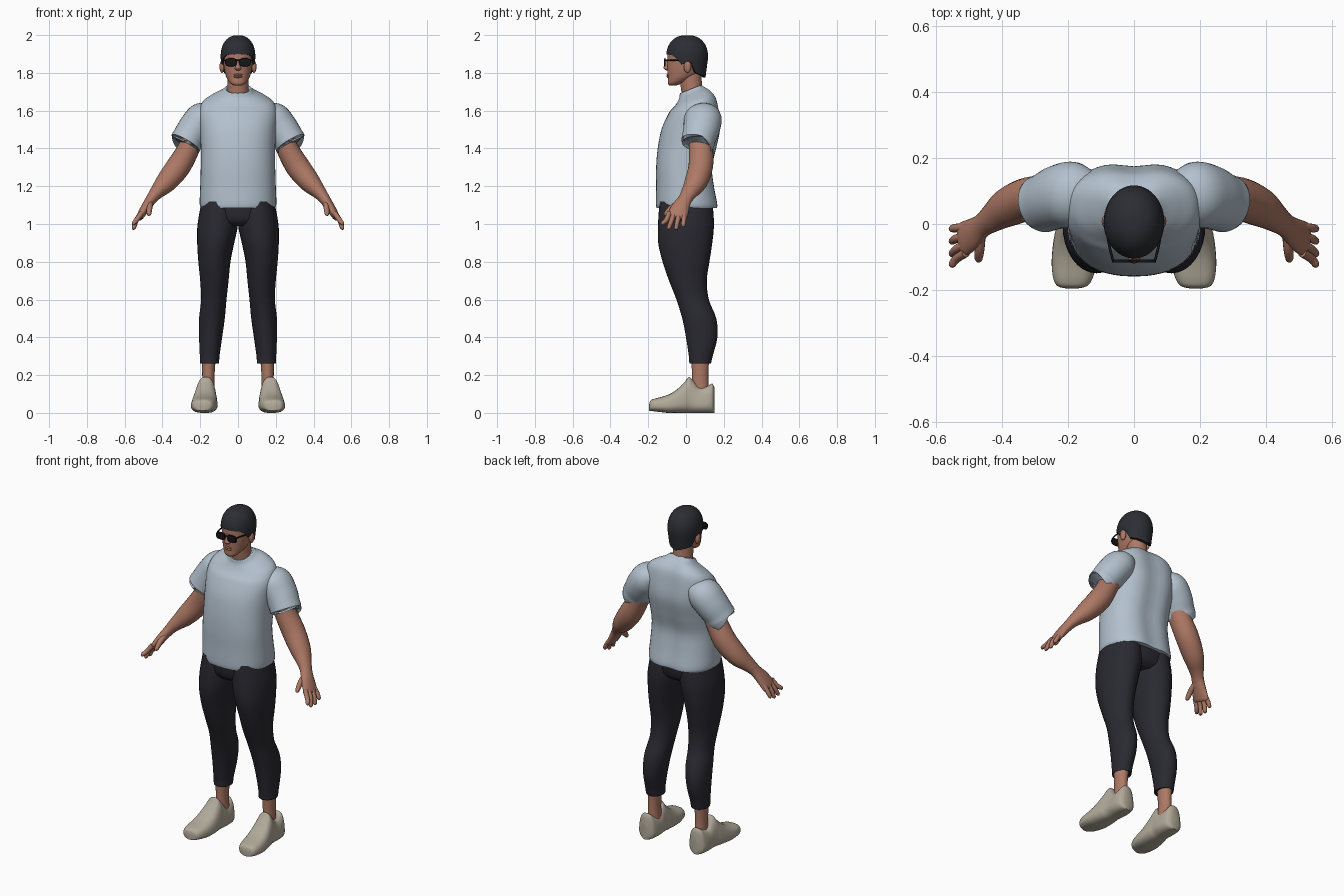
import bpy
import bmesh
import math
from mathutils import Vector

default_cube = bpy.data.objects.get("Cube")
if default_cube:
    bpy.data.objects.remove(default_cube, do_unlink=True)


def make_material(name, red, green, blue):
    material = bpy.data.materials.new(name)
    material.use_nodes = True
    colour = (red, green, blue, 1)
    material.diffuse_color = colour
    shader = material.node_tree.nodes["Principled BSDF"]
    shader.inputs["Base Color"].default_value = colour
    shader.inputs["Roughness"].default_value = 0.8
    return material


SKIN = make_material("warm skin", .42, .19, .13)
SHIRT = make_material("pale blue grey cloth", .45, .53, .61)
TROUSERS = make_material("charcoal cloth", .022, .022, .03)
HAIR = make_material("dark hair", .025, .026, .033)
SHOE = make_material("beige shoe", .44, .4, .32)
GLASS = make_material("black glasses", .008, .008, .01)

X, Y, Z = Vector((1, 0, 0)), Vector((0, 1, 0)), Vector((0, 0, 1))
FLAT = (X, Y)      # rings lying level
UPRIGHT = (X, Z)   # rings standing across the y axis


def finish(name, rings, material, tweak=None, side=1):
    """Skin a list of point rings, cap both ends and shade smoothly."""
    bm = bmesh.new()
    rows = []
    for ring in rings:
        row = []
        for point in ring:
            point = tweak(point.copy()) if tweak else point
            row.append(bm.verts.new((point.x * side, point.y, point.z)))
        rows.append(row)
    count = len(rows[0])
    for low, high in zip(rows, rows[1:]):
        for i in range(count):
            j = (i + 1) % count
            bm.faces.new((low[i], low[j], high[j], high[i]))
    bm.faces.new(rows[0])
    bm.faces.new(rows[-1])
    bmesh.ops.recalc_face_normals(bm, faces=bm.faces)
    mesh = bpy.data.meshes.new(name)
    bm.to_mesh(mesh)
    bm.free()
    mesh.materials.append(material)
    mesh.shade_smooth()
    mesh.set_sharp_from_angle(angle=math.radians(50))
    obj = bpy.data.objects.new(name, mesh)
    bpy.context.collection.objects.link(obj)
    return obj


def smooth_keys(keys, steps):
    """Catmull-Rom interpolation through the key sections."""
    result = []
    last = len(keys) - 1
    for i in range(last):
        a, b, c, d = (keys[max(0, min(last, i + k))] for k in (-1, 0, 1, 2))
        for s in range(steps):
            t = s / steps
            result.append([q + t / 2 * (r - p + t * (2 * p - 5 * q + 4 * r - w
                           + t * (3 * (q - r) + w - p)))
                           for p, q, r, w in zip(a, b, c, d)])
    result.append(list(keys[-1]))
    return result


def loft(name, keys, material, frame=None, power=2, count=32, steps=5,
         tweak=None, side=1):
    """Each key is x, y, z, half width, half depth of one cross-section."""
    keys = smooth_keys(keys, steps)
    centres = [Vector(key[:3]) for key in keys]
    rings = []
    for i, key in enumerate(keys):
        if frame:
            u, v = frame
        else:
            tangent = (centres[min(i + 1, len(keys) - 1)]
                       - centres[max(i - 1, 0)]).normalized()
            u = Y.cross(tangent).normalized()
            v = tangent.cross(u)
        ring = []
        for k in range(count):
            angle = math.tau * k / count
            c, s = math.cos(angle), math.sin(angle)
            ring.append(centres[i]
                        + u * key[3] * math.copysign(abs(c) ** (2 / power), c)
                        + v * key[4] * math.copysign(abs(s) ** (2 / power), s))
        rings.append(ring)
    return finish(name, rings, material, tweak, side)


def ball(name, centre, size, material, side=1):
    x, y, z = centre
    keys = []
    for i in range(13):
        a = math.pi * (i / 12 - .5)
        r = max(math.cos(a), .02)
        keys.append((x, y, z + size[2] * math.sin(a), size[0] * r, size[1] * r))
    return loft(name, keys, material, FLAT, count=20, steps=1, side=side)


# Shirt body: spine groove on the back, neckline dipping at the front
def shape_shirt(p):
    if p.y > .08:
        p.y -= .016 * math.exp(-(p.x / .06) ** 2)
    rise = max(0, min(1, (p.z - 1.6) / .1))
    p.z += rise * .4 * (p.y - .04)
    return p


loft("shirt_body", [
    (0, .01, 1.085, .196, .165), (0, .008, 1.11, .203, .167),
    (0, 0, 1.2, .2, .158), (0, -.005, 1.3, .197, .153),
    (0, .01, 1.4, .197, .16), (0, .03, 1.5, .203, .16),
    (0, .045, 1.58, .208, .14), (0, .055, 1.64, .19, .115),
    (0, .05, 1.675, .14, .093), (0, .04, 1.7, .09, .075),
    (0, .032, 1.72, .068, .064), (0, .032, 1.715, .06, .058)],
    SHIRT, FLAT, power=2.3, count=48, tweak=shape_shirt)

# Hips joining the trouser legs
loft("trouser_hips", [(0, 0, .99, .12, .1), (0, 0, 1.03, .18, .135),
                      (0, 0, 1.15, .19, .145)], TROUSERS, FLAT, power=2.4)

# Neck and head
loft("neck", [(0, .045, 1.64, .065, .06), (0, .03, 1.72, .056, .057),
              (0, .02, 1.81, .055, .06)], SKIN, FLAT)
loft("head", [
    (0, -.07, 1.733, .02, .018), (0, -.058, 1.745, .04, .038),
    (0, -.032, 1.77, .058, .064), (0, -.012, 1.8, .069, .086),
    (0, -.002, 1.84, .076, .098), (0, .002, 1.88, .08, .1),
    (0, .004, 1.92, .08, .098), (0, .005, 1.96, .06, .076),
    (0, .005, 1.98, .03, .04)], SKIN, FLAT, power=2.2)
loft("nose", [(0, -.094, 1.872, .008, .008), (0, -.103, 1.84, .011, .013),
              (0, -.103, 1.824, .018, .016), (0, -.096, 1.813, .01, .008)],
     SKIN, FLAT, count=16)
for lip, height in (("upper_lip", 1.79), ("lower_lip", 1.78)):
    ball(lip, (0, -.09, height), (.024, .013, .007), SKIN)

# Hair cap: the lower edge follows a hairline given by angle from the front
HAIRLINE = [(0, 1.9), (42, 1.895), (58, 1.88), (72, 1.845), (86, 1.85),
            (100, 1.86), (116, 1.8), (180, 1.775)]


def hairline(angle):
    for (a, low), (b, high) in zip(HAIRLINE, HAIRLINE[1:]):
        if angle <= b:
            return low + (high - low) * (angle - a) / (b - a)
    return HAIRLINE[-1][1]


def hair_point(angle, t, scale):
    turn = math.degrees(min(angle, math.tau - angle))
    base = hairline(turn)
    z = base + (1.999 - base) * math.sin(t * math.pi / 2)
    over, under = max(0, z - 1.88) / .12, max(0, 1.88 - z)
    size = scale * ((1 - over ** 2.3) ** (1 / 2.3) - 1.2 * under)
    return Vector((.092 * size * math.sin(angle),
                   .006 - .111 * size * math.cos(angle), z))


turns = [math.tau * k / 64 for k in range(64)]
hair_rows = [(0, .85)] + [(i / 16, 1) for i in range(17)]
finish("hair", [[hair_point(a, t, scale) for a in turns]
                for t, scale in hair_rows], HAIR)

# Glasses bridge
loft("glasses_bridge", [(-.012, -.113, 1.866, .004, .004),
                        (.012, -.113, 1.866, .004, .004)], GLASS, count=8)


# Shoe: flat sole, narrowing towards the top, toe slightly raised
def shape_shoe(p):
    middle = .168 - .08 * min(0, p.y - .05)
    p.x = middle + p.x * (1 - 2.2 * max(0, p.z - .03))
    p.z += .012 * max(0, min(1, (-.1 - p.y) / .1))
    return p


SHOE_PROFILE = [  # y, half width, height
    (-.195, .02, .035), (-.188, .045, .055), (-.165, .06, .068),
    (-.12, .069, .085), (-.06, .071, .115), (-.01, .068, .16),
    (.015, .064, .19), (.035, .062, .175), (.07, .061, .135),
    (.11, .06, .14), (.138, .052, .155), (.15, .03, .135)]

# Everything that comes in pairs
for side, label in ((1, "left_"), (-1, "right_")):
    loft(label + "sleeve", [
        (.13, .085, 1.59, .05, .07), (.18, .09, 1.562, .088, .098),
        (.225, .083, 1.51, .09, .097), (.262, .068, 1.455, .086, .09),
        (.278, .062, 1.428, .085, .088), (.276, .062, 1.432, .072, .075)],
        SHIRT, side=side)
    loft(label + "arm", [
        (.22, .08, 1.5, .06, .062), (.258, .08, 1.405, .058, .064),
        (.315, .078, 1.305, .064, .065), (.38, .052, 1.222, .056, .06),
        (.43, .018, 1.168, .038, .044), (.46, -.005, 1.13, .029, .037),
        (.49, -.03, 1.085, .025, .048), (.515, -.045, 1.045, .02, .053),
        (.523, -.05, 1.03, .014, .046)], SKIN, count=24, side=side)

    # Fingers run from the knuckles to the tips, the thumb sits forward
    fingers = {"index_finger": (-.088, -.122, .995),
               "middle_finger": (-.062, -.09, .972),
               "ring_finger": (-.036, -.052, .97),
               "little_finger": (-.01, -.014, .985)}
    for finger, (root, tip, low) in fingers.items():
        loft(label + finger, [
            (.51, root, 1.06, .014, .013), (.538, (root + tip) / 2, 1.02, .013, .013),
            (.551, tip, low + .01, .011, .011), (.552, tip, low, .005, .005)],
            SKIN, count=12, side=side)
    loft(label + "thumb", [
        (.465, -.03, 1.11, .016, .02), (.468, -.075, 1.085, .015, .017),
        (.471, -.105, 1.055, .012, .012), (.472, -.112, 1.045, .005, .005)],
        SKIN, count=12, side=side)

    loft(label + "trouser_leg", [
        (.097, 0, 1.12, .095, .14), (.107, 0, 1, .107, .148),
        (.118, -.004, .9, .098, .143), (.125, 0, .8, .085, .124),
        (.125, .01, .7, .075, .1), (.128, .035, .6, .067, .086),
        (.138, .07, .5, .068, .09), (.145, .083, .4, .061, .083),
        (.15, .078, .3, .052, .063), (.15, .075, .262, .05, .057),
        (.15, .075, .268, .042, .05)], TROUSERS, FLAT, side=side)
    loft(label + "ankle", [(.157, .075, .09, .036, .05),
                           (.157, .075, .18, .032, .043),
                           (.155, .075, .3, .038, .048)],
         SKIN, FLAT, count=20, side=side)
    loft(label + "shoe", [(0, y, h / 2, w, h / 2) for y, w, h in SHOE_PROFILE],
         SHOE, UPRIGHT, power=2.8, tweak=shape_shoe, side=side)

    ball(label + "ear", (.085, .008, 1.832), (.013, .02, .032), SKIN, side)
    loft(label + "lens", [(.037, -.116, 1.856, .029, .02),
                          (.037, -.108, 1.856, .031, .022)],
         GLASS, UPRIGHT, power=3, count=24, steps=1, side=side)
    loft(label + "glasses_temple", [(.064, -.11, 1.867, .004, .004),
                                    (.076, -.06, 1.867, .004, .004),
                                    (.086, .01, 1.862, .004, .004)],
         GLASS, UPRIGHT, count=8, side=side)
